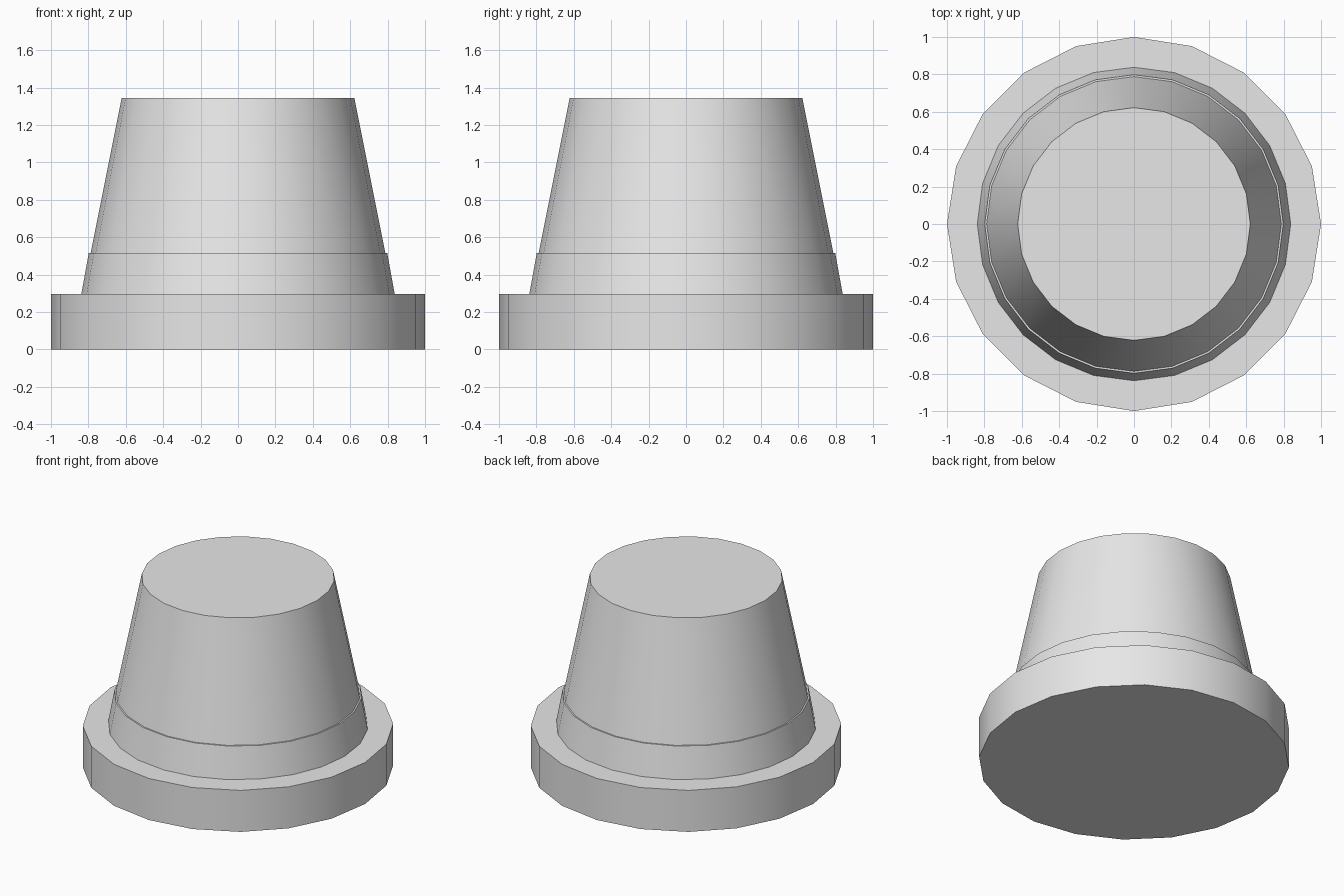
import bpy
import math

cube = bpy.data.objects.get("Cube")
if cube:
    bpy.data.objects.remove(cube, do_unlink=True)

grey = bpy.data.materials.new("plain grey")
grey.use_nodes = True
grey.diffuse_color = (0.8, 0.8, 0.8, 1)
grey.node_tree.nodes["Principled BSDF"].inputs["Base Color"].default_value = (0.8, 0.8, 0.8, 1)


def tapered_disc(name, sides, bottom_radius, top_radius, bottom, top):
    """Closed frustum with a vertex on the +x axis, smooth around its side."""
    bpy.ops.mesh.primitive_cone_add(
        vertices=sides, radius1=bottom_radius, radius2=top_radius,
        depth=top - bottom, location=(0, 0, (bottom + top) / 2))
    part = bpy.context.object
    part.name = name
    part.data.materials.append(grey)
    bpy.ops.object.shade_smooth_by_angle(angle=math.radians(30))
    return part


# Wide base rim, the band above it, and the tapering crown
tapered_disc("brim", 20, 1.0, 1.0, 0, 0.295)
tapered_disc("band", 24, 0.838, 0.798, 0.295, 0.515)
tapered_disc("crown", 24, 0.788, 0.622, 0.515, 1.345)
